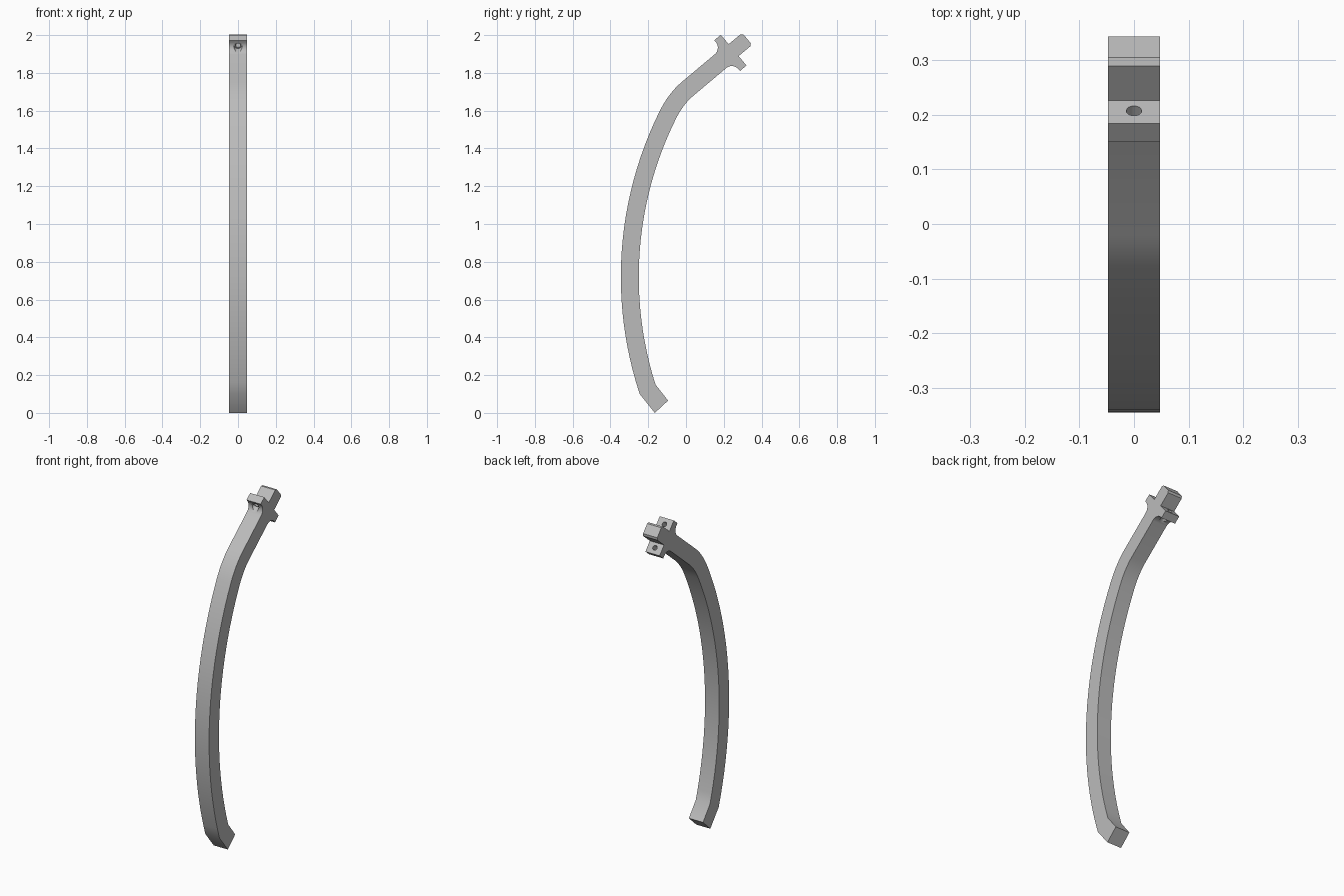
import bpy, bmesh
from math import sin, cos, asin, radians, pi
from mathutils import Vector, Matrix

if "Cube" in bpy.data.objects:
    bpy.data.objects.remove(bpy.data.objects["Cube"], do_unlink=True)

HALF = 0.0475                       # half width, also half thickness
CENTRE = Vector((1.63, 0.72))       # centre of the long bow, as (y, z)
OUTER, INNER = 1.975, 1.88
TILT = radians(40)
D = Vector((cos(TILT), sin(TILT)))  # along the neck
N = Vector((-sin(TILT), cos(TILT))) # across the neck
NECK = Vector((-0.021, 1.753)) - N * HALF

grey = bpy.data.materials.new("plain grey")
grey.use_nodes = True
grey.diffuse_color = (0.5, 0.5, 0.5, 1)
grey.node_tree.nodes["Principled BSDF"].inputs["Base Color"].default_value = (0.5, 0.5, 0.5, 1)


def bow(radius, z0, z1, steps=24):
    a0, a1 = (asin((z - CENTRE.y) / radius) for z in (z0, z1))
    angles = [a0 + (a1 - a0) * i / steps for i in range(steps + 1)]
    return [CENTRE + Vector((-cos(a), sin(a))) * radius for a in angles]


def bend(a, b, c, steps=8):
    a, b, c = Vector(a), Vector(b), Vector(c)
    ts = [i / steps for i in range(1, steps + 1)]
    return [a * (1 - t) ** 2 + b * 2 * t * (1 - t) + c * t * t for t in ts]


def head(side):
    # half of the clip head: fillet, tab and chamfered plug
    r = 0.046
    pts = [(0.226 + r * sin(t), HALF + r * (1 - cos(t)))
           for t in (i * pi / 16 for i in range(9))]
    pts += [(0.272, 0.106), (0.317, 0.106), (0.317, 0.041), (0.399, 0.041), (0.41, 0.03)]
    return [NECK + D * d + N * (n * side) for d, n in pts]


# Side profile: up the front, around the head, down the back
front = bow(OUTER, 0.10, 1.60)
back = bow(INNER, 0.15, 1.558)
front += bend(front[-1], (-0.091, 1.694), (-0.021, 1.753))
back += bend(back[-1], (-0.015, 1.634), (0.04, 1.68))
foot = [Vector((-0.095, 0.065)), Vector((-0.165, 0))]
outline = front + head(1) + head(-1)[::-1] + back[::-1] + foot

bm = bmesh.new()
face = bm.faces.new([bm.verts.new((-HALF, p.x, p.y)) for p in outline])
ext = bmesh.ops.extrude_face_region(bm, geom=[face])
bmesh.ops.translate(bm, vec=(2 * HALF, 0, 0),
                    verts=[g for g in ext["geom"] if isinstance(g, bmesh.types.BMVert)])
bmesh.ops.recalc_face_normals(bm, faces=bm.faces)
mesh = bpy.data.meshes.new("curved_arm")
bm.to_mesh(mesh)
bm.free()
mesh.materials.append(grey)
arm = bpy.data.objects.new("curved_arm", mesh)
bpy.context.collection.objects.link(arm)


# Screw holes through both tabs, with a wider recess on the arm side
def cut(name, side, radius, start, end):
    p = NECK + D * ((start + end) / 2) + N * (0.0705 * side)
    bpy.ops.mesh.primitive_cylinder_add(vertices=24, radius=radius, depth=end - start)
    cutter = bpy.context.object
    cutter.name = name
    cutter.matrix_world = (Matrix.Translation((0, p.x, p.y))
                           @ Matrix.Rotation(TILT - pi / 2, 4, 'X')
                           @ Matrix.Identity(4))
    cutter.rotation_euler = (TILT - pi / 2, 0, 0)
    cutter.data.materials.append(grey)
    mod = arm.modifiers.new(name, 'BOOLEAN')
    mod.operation, mod.solver, mod.object = 'DIFFERENCE', 'EXACT', cutter
    bpy.context.view_layer.update()
    bpy.ops.object.select_all(action='DESELECT')
    arm.select_set(True)
    bpy.context.view_layer.objects.active = arm
    bpy.ops.object.modifier_apply(modifier=name)
    bpy.data.objects.remove(cutter, do_unlink=True)


for label, side in (("upper", 1), ("lower", -1)):
    cut(label + "_recess", side, 0.022, 0.19, 0.273)
    cut(label + "_screw_hole", side, 0.014, 0.25, 0.35)

bpy.ops.object.shade_smooth_by_angle(angle=radians(30))
